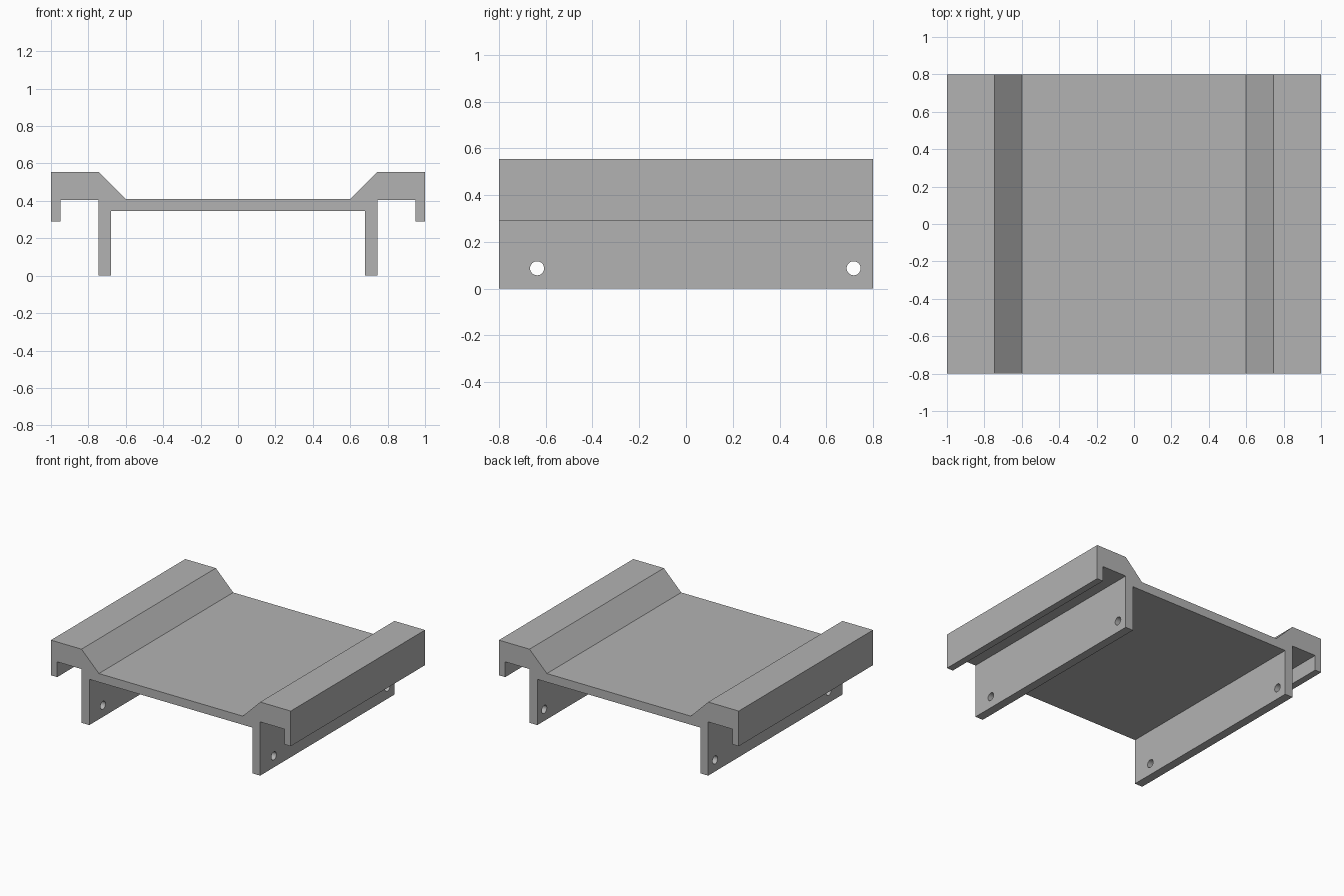
import bpy
import bmesh
import math

HALF_DEPTH = 0.8

cube = bpy.data.objects.get("Cube")
if cube:
    bpy.data.objects.remove(cube, do_unlink=True)

grey = bpy.data.materials.new("plain_grey")
grey.use_nodes = True
colour = (0.45, 0.45, 0.45, 1)
grey.diffuse_color = colour
grey.node_tree.nodes["Principled BSDF"].inputs["Base Color"].default_value = colour


def add_object(name, bm):
    bmesh.ops.recalc_face_normals(bm, faces=bm.faces)
    mesh = bpy.data.meshes.new(name)
    bm.to_mesh(mesh)
    bm.free()
    mesh.materials.append(grey)
    obj = bpy.data.objects.new(name, mesh)
    bpy.context.collection.objects.link(obj)
    return obj


# Half of the cross-section: sloped side, raised rail, outer lip, leg, deck underside
half = [(0.60, 0.41), (0.745, 0.555), (1.0, 0.555), (1.0, 0.29), (0.948, 0.29),
        (0.948, 0.405), (0.745, 0.405), (0.745, 0.0), (0.68, 0.0), (0.68, 0.345)]
outline = half + [(-x, z) for x, z in reversed(half)]

# Channelled deck, extruded front to back
bm = bmesh.new()
face = bm.faces.new([bm.verts.new((x, -HALF_DEPTH, z)) for x, z in outline])
extruded = bmesh.ops.extrude_face_region(bm, geom=[face])
back = [v for v in extruded["geom"] if isinstance(v, bmesh.types.BMVert)]
bmesh.ops.translate(bm, verts=back, vec=(0, 2 * HALF_DEPTH, 0))
deck = add_object("channelled_deck", bm)

# Pin holes through both legs
for y in (-0.637, 0.717):
    bm = bmesh.new()
    bmesh.ops.create_cone(bm, cap_ends=True, segments=32, radius1=0.03, radius2=0.03, depth=1.8)
    cutter = add_object("pin_hole_cutter", bm)
    cutter.location = (0, y, 0.087)
    cutter.rotation_euler = (0, math.pi / 2, 0)
    cutter.hide_render = True
    cutter.display_type = 'WIRE'
    cut = deck.modifiers.new("pin_hole", 'BOOLEAN')
    cut.operation = 'DIFFERENCE'
    cut.solver = 'EXACT'
    cut.object = cutter

# Apply the cuts, then remove the cutters
bpy.context.view_layer.objects.active = deck
deck.select_set(True)
cutters = [m.object for m in deck.modifiers]
for name in [m.name for m in deck.modifiers]:
    bpy.ops.object.modifier_apply(modifier=name)
for cutter in cutters:
    bpy.data.objects.remove(cutter, do_unlink=True)
bpy.ops.object.shade_smooth_by_angle(angle=math.radians(30))
